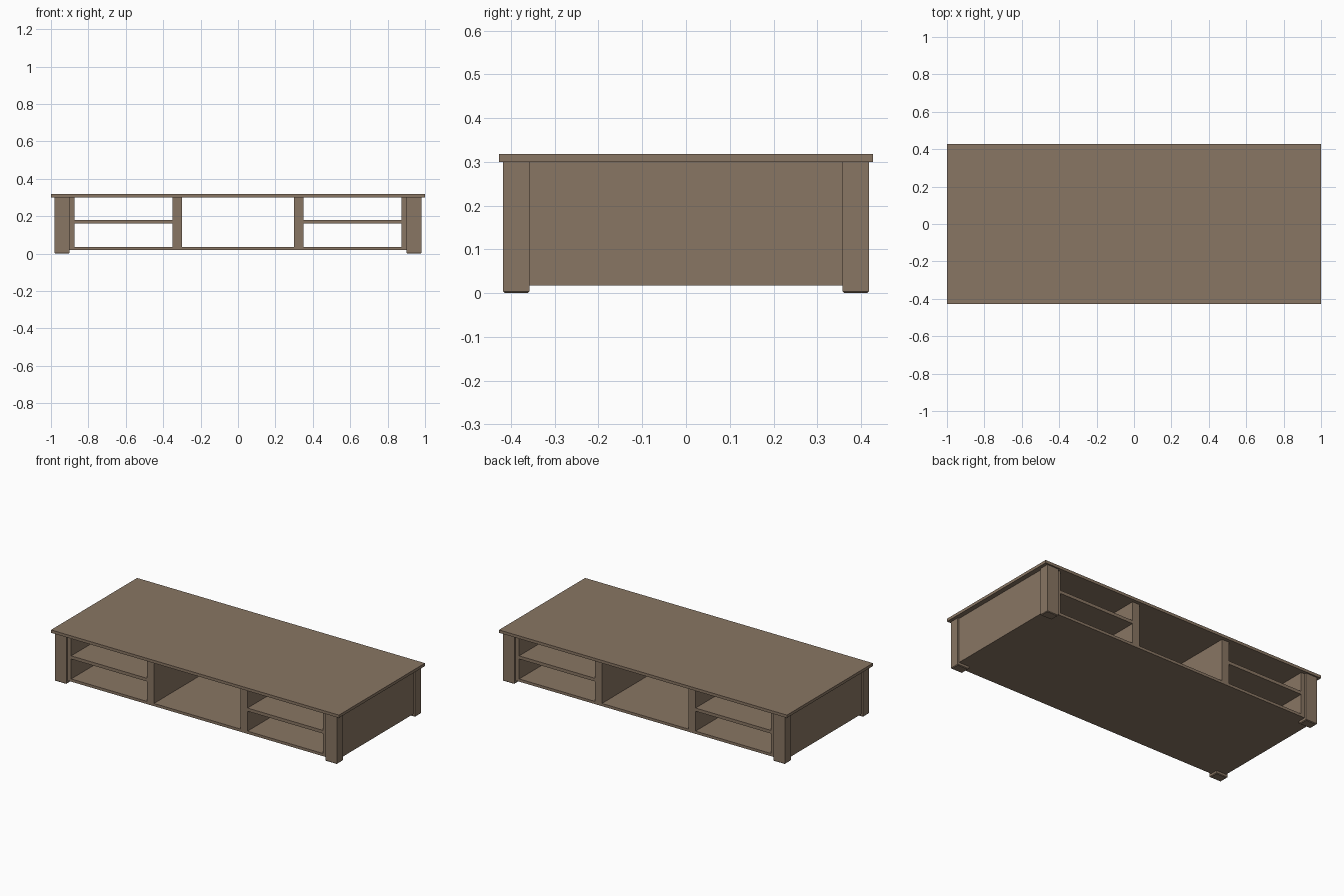
import bpy, bmesh

if "Cube" in bpy.data.objects:
    bpy.data.objects.remove(bpy.data.objects["Cube"])

wood = bpy.data.materials.new("brown_wood")
wood.diffuse_color = (0.25, 0.18, 0.125, 1)
wood.use_nodes = True
wood.node_tree.nodes["Principled BSDF"].inputs["Base Color"].default_value = wood.diffuse_color


def box(name, x0, x1, y0, y1, z0, z1, foot_bevel=0):
    """Axis-aligned board, optionally with chamfered bottom edges."""
    bm = bmesh.new()
    bmesh.ops.create_cube(bm, size=1)
    for v in bm.verts:
        v.co.x = x1 if v.co.x > 0 else x0
        v.co.y = y1 if v.co.y > 0 else y0
        v.co.z = z1 if v.co.z > 0 else z0
    if foot_bevel:
        edges = [e for e in bm.edges if all(v.co.z < z0 + 1e-5 for v in e.verts)]
        bmesh.ops.bevel(bm, geom=edges, offset=foot_bevel, segments=1,
                        affect='EDGES')
    bmesh.ops.recalc_face_normals(bm, faces=bm.faces)
    me = bpy.data.meshes.new(name)
    bm.to_mesh(me)
    bm.free()
    me.materials.append(wood)
    ob = bpy.data.objects.new(name, me)
    bpy.context.collection.objects.link(ob)
    return ob


def mirrored(name, side, x0, x1, *rest):
    """Board given for the right side, placed on side +1 or -1."""
    a, b = sorted((side * x0, side * x1))
    return box(name, a, b, *rest)


# Top and bottom boards, open front and back
box("table_top", -1, 1, -0.427, 0.427, 0.30, 0.318)
box("bottom_board", -0.875, 0.875, -0.405, 0.405, 0.018, 0.035)

for s, side in ((-1, "left"), (1, "right")):
    # Side wall, divider and middle shelf
    mirrored(side + "_side_panel", s, 0.875, 0.97, -0.405, 0.405, 0.018, 0.30)
    mirrored(side + "_divider", s, 0.30, 0.35, -0.405, 0.405, 0.035, 0.30)
    mirrored(side + "_shelf", s, 0.35, 0.875, -0.405, 0.405, 0.16, 0.18)
    # Corner posts with chamfered feet
    for y0, y1, end in ((-0.418, -0.358, "front"), (0.358, 0.418, "back")):
        mirrored(f"{end}_{side}_leg", s, 0.90, 0.98, y0, y1, 0, 0.30, 0.004)
